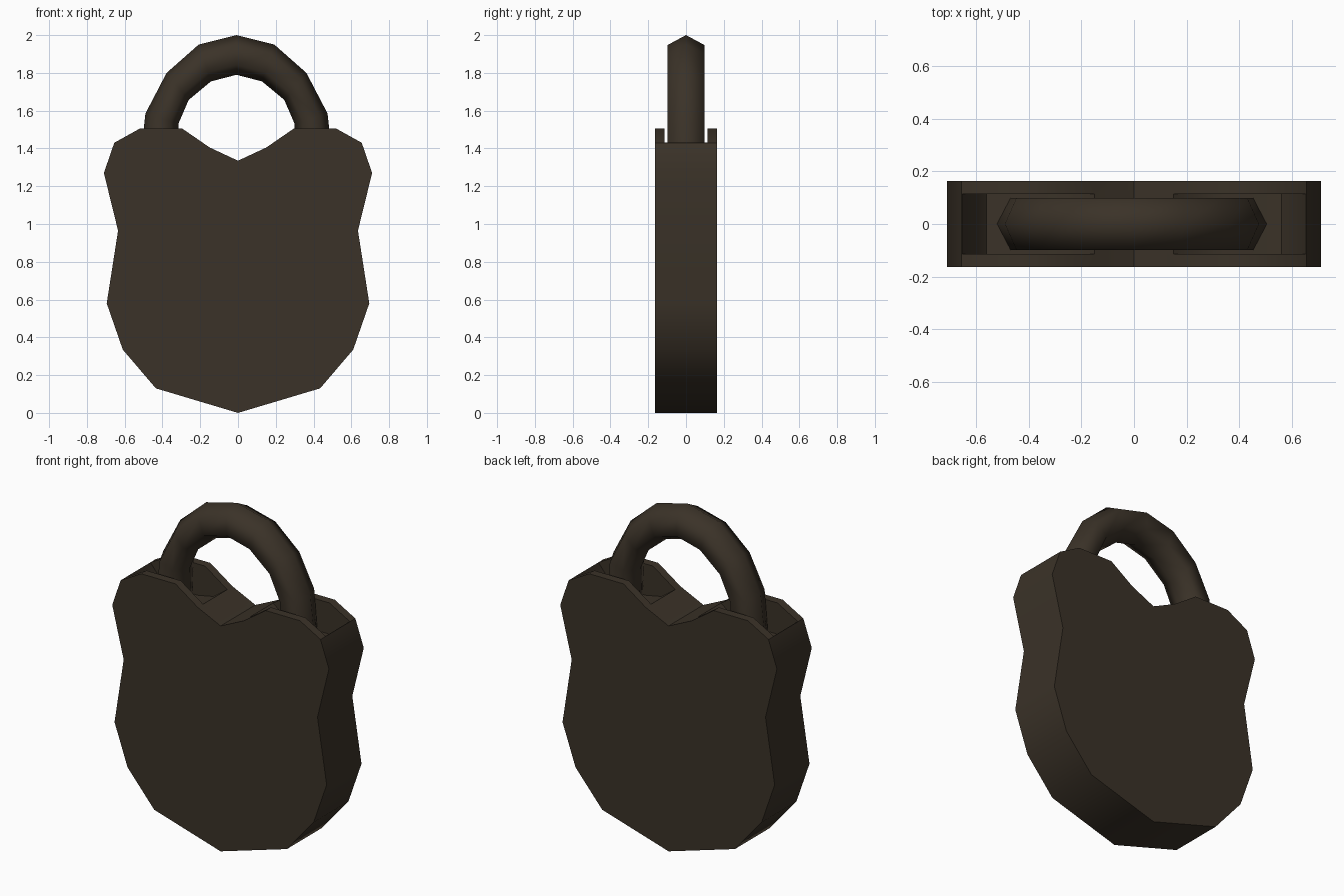
import bpy, bmesh, math

if "Cube" in bpy.data.objects:
    bpy.data.objects.remove(bpy.data.objects["Cube"])

iron = bpy.data.materials.new("dark_brown_iron")
iron.diffuse_color = (0.043, 0.032, 0.021, 1)
iron.use_nodes = True
iron.node_tree.nodes["Principled BSDF"].inputs["Base Color"].default_value = iron.diffuse_color


def finish(bm, name):
    bmesh.ops.recalc_face_normals(bm, faces=bm.faces)
    mesh = bpy.data.meshes.new(name)
    bm.to_mesh(mesh)
    bm.free()
    mesh.materials.append(iron)
    ob = bpy.data.objects.new(name, mesh)
    bpy.context.collection.objects.link(ob)
    return ob


def slab(name, outline, half):
    """Extrude an x-z outline along y."""
    bm = bmesh.new()
    face = bm.faces.new([bm.verts.new((x, -half, z)) for x, z in outline])
    ext = bmesh.ops.extrude_face_region(bm, geom=[face])
    for g in ext["geom"]:
        if isinstance(g, bmesh.types.BMVert):
            g.co.y = half
    return finish(bm, name)


def smooth(ob, angle):
    bpy.ops.object.select_all(action='DESELECT')
    ob.select_set(True)
    bpy.context.view_layer.objects.active = ob
    bpy.ops.object.shade_smooth_by_angle(angle=math.radians(angle))


# Lock body: mirrored outline
right = [(0.435, 0.13), (0.61, 0.335), (0.695, 0.58), (0.635, 0.965),
         (0.71, 1.27), (0.655, 1.43), (0.52, 1.505), (0.295, 1.505), (0.15, 1.405)]
outline = [(0, 0)] + right + [(0, 1.335)] + [(-x, z) for x, z in reversed(right)]
body = slab("lock_body", outline, 0.163)

# Pockets under the shackle legs, open at the top
pocket = [(0.15, 1.405), (0.24, 1.34), (0.34, 1.32), (0.56, 1.32),
          (0.653, 1.431), (0.653, 1.7), (0.15, 1.7)]
for side in (-1, 1):
    cutter = slab("pocket_cutter", [(side * x, z) for x, z in pocket], 0.113)
    cutter.hide_render = True
    mod = body.modifiers.new("pocket", 'BOOLEAN')
    mod.operation = 'DIFFERENCE'
    mod.solver = 'EXACT'
    mod.object = cutter
    bpy.context.view_layer.objects.active = body
    bpy.ops.object.modifier_apply(modifier=mod.name)
    bpy.data.objects.remove(cutter, do_unlink=True)
smooth(body, 40)

# Shackle: six-sided bar swept through outer / inner point pairs
half_arch = [((0.2, 1.95), (0.135, 1.755)), ((0.37, 1.8), (0.253, 1.657)),
             ((0.482, 1.585), (0.308, 1.53)), ((0.515, 1.29), (0.31, 1.29))]
stations = ([((-o[0], o[1]), (-i[0], i[1])) for o, i in reversed(half_arch)]
            + [((0, 2.0), (0, 1.79))] + half_arch)
bm = bmesh.new()
rings = []
for (ox, oz), (ix, iz) in stations:
    ring = []
    for k in range(6):
        c, s = math.cos(k * math.pi / 3), math.sin(k * math.pi / 3)
        ring.append(bm.verts.new(((ox + ix) / 2 + (ox - ix) / 2 * c - 0.008,
                                  0.113 * s,
                                  (oz + iz) / 2 + (oz - iz) / 2 * c)))
    rings.append(ring)
for a, b in zip(rings, rings[1:]):
    for k in range(6):
        n = (k + 1) % 6
        bm.faces.new((a[k], a[n], b[n], b[k]))
bm.faces.new(rings[0])
bm.faces.new(rings[-1])
smooth(finish(bm, "shackle"), 70)
